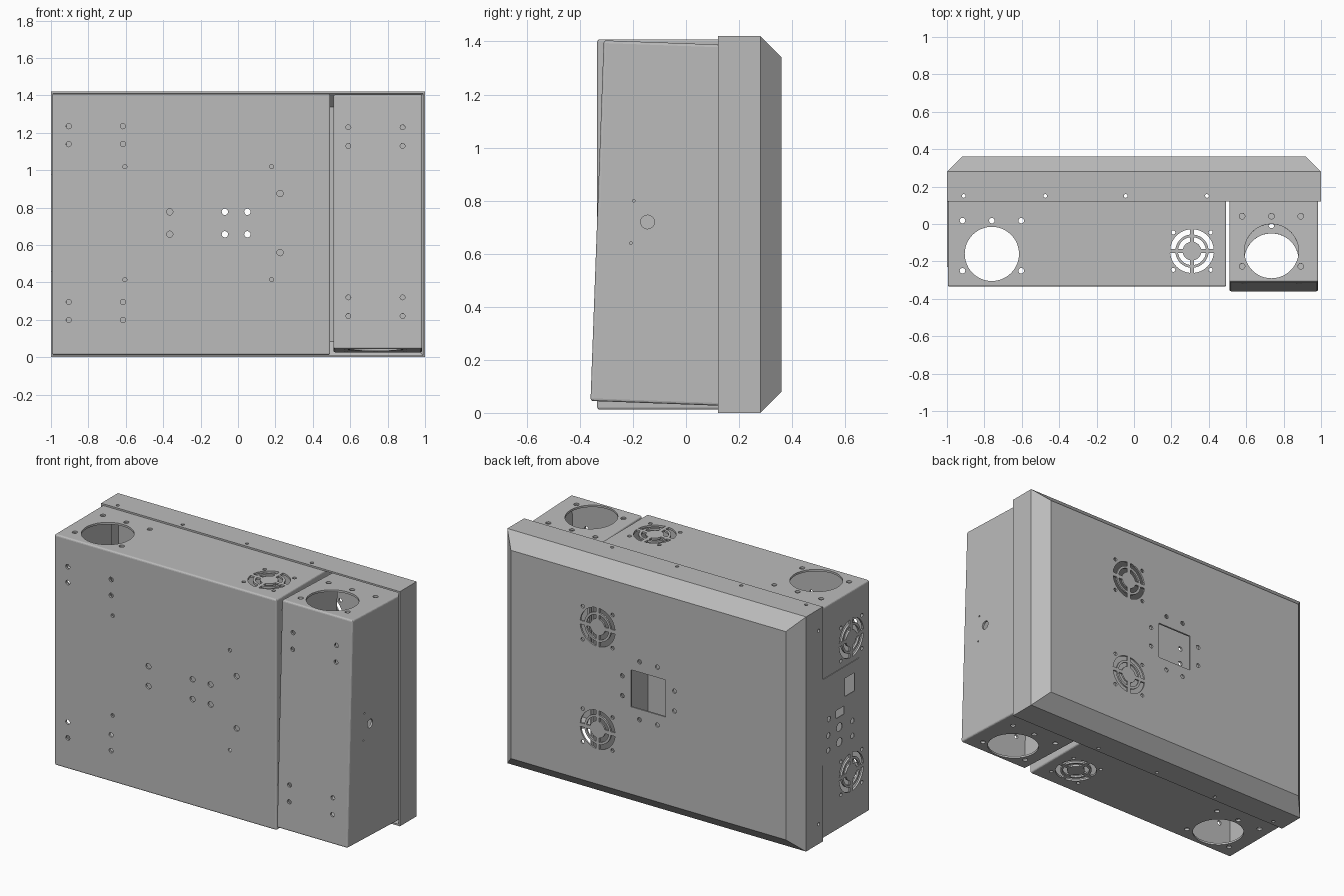
import bpy, bmesh, math
from mathutils import Matrix, Vector

if "Cube" in bpy.data.objects:
    bpy.data.objects.remove(bpy.data.objects["Cube"])

grey = bpy.data.materials.new("sheet_metal_grey")
grey.use_nodes = True
COLOUR = (0.5, 0.5, 0.5, 1)
grey.diffuse_color = COLOUR
grey.node_tree.nodes["Principled BSDF"].inputs["Base Color"].default_value = COLOUR


def make_object(name, bm):
    bmesh.ops.recalc_face_normals(bm, faces=bm.faces)
    mesh = bpy.data.meshes.new(name)
    bm.to_mesh(mesh)
    bm.free()
    mesh.materials.append(grey)
    obj = bpy.data.objects.new(name, mesh)
    bpy.context.collection.objects.link(obj)
    return obj


# Folded tray: rectangular rings along y, closed by the first ring
def tray(name, rings, thickness, bend=0):
    bm = bmesh.new()
    loops = []
    for y, x0, x1, z0, z1 in rings:
        corners = ((x0, z0), (x1, z0), (x1, z1), (x0, z1))
        loops.append([bm.verts.new((x, y, z)) for x, z in corners])
    bm.faces.new(loops[0])
    for a, b in zip(loops, loops[1:]):
        for i in range(4):
            j = (i + 1) % 4
            bm.faces.new((a[i], a[j], b[j], b[i]))
    # Orient outwards, judged from the closed face
    bm.normal_update()
    bmesh.ops.recalc_face_normals(bm, faces=bm.faces)
    bm.faces.ensure_lookup_table()
    if bm.faces[0].normal.y * (rings[0][0] - rings[-1][0]) < 0:
        bmesh.ops.reverse_faces(bm, faces=bm.faces)
    if bend:
        edges = [e for e in bm.edges if len(e.link_faces) == 2]
        bmesh.ops.bevel(bm, geom=edges, offset=bend, segments=3, profile=0.5, affect='EDGES')
    mesh = bpy.data.meshes.new(name)
    bm.to_mesh(mesh)
    bm.free()
    mesh.materials.append(grey)
    obj = bpy.data.objects.new(name, mesh)
    bpy.context.collection.objects.link(obj)
    mod = obj.modifiers.new("sheet", 'SOLIDIFY')
    mod.thickness = thickness
    mod.offset = -1
    mod.use_even_offset = True
    return obj


# Prism along an axis, from an outline in the other two axes
def prism(bm, axis, outline, span):
    def place(u, v, w):
        return {'x': (w, u, v), 'y': (u, w, v), 'z': (u, v, w)}[axis]
    ends = [[bm.verts.new(place(u, v, w)) for u, v in outline] for w in span]
    bm.faces.new(ends[0])
    bm.faces.new(ends[1])
    n = len(outline)
    for i in range(n):
        j = (i + 1) % n
        bm.faces.new((ends[0][i], ends[0][j], ends[1][j], ends[1][i]))


def arc(u, v, r, start, end, n):
    angles = [start + (end - start) * i / n for i in range(n + 1)]
    return [(u + r * math.cos(a), v + r * math.sin(a)) for a in angles]


def hole(bm, axis, u, v, r, span):
    n = 48 if r > 0.05 else 16
    prism(bm, axis, arc(u, v, r, 0, math.tau, n)[:-1], span)


def slot(bm, axis, u, v, hu, hv, span):
    prism(bm, axis, [(u - hu, v - hv), (u + hu, v - hv), (u + hu, v + hv), (u - hu, v + hv)], span)


# Fan grille: two broken rings of slots and four corner screws
def fan(bm, axis, u, v, span):
    for inner, outer in ((0.05, 0.075), (0.089, 0.117)):
        for q in range(4):
            a, b = q * math.pi / 2, (q + 1) * math.pi / 2
            gi, go = 0.011 / inner, 0.011 / outer
            outline = arc(u, v, outer, a + go, b - go, 8) + arc(u, v, inner, b - gi, a + gi, 8)
            prism(bm, axis, outline, span)
    for su in (-0.1, 0.1):
        for sv in (-0.1, 0.1):
            hole(bm, axis, u + su, v + sv, 0.011, span)


# Cable opening with five screws, running through top and bottom
def port(bm, u, v, span, screw_v):
    hole(bm, 'z', u, v, 0.145, span)
    for su in (-0.157, 0, 0.157):
        hole(bm, 'z', u + su, screw_v, 0.015, span)
    for su in (-0.157, 0.157):
        hole(bm, 'z', u + su, screw_v - 0.268, 0.015, span)


def cut(obj, bm):
    cutter = make_object("cutter", bm)
    cutter.hide_render = True
    mod = obj.modifiers.new("holes", 'BOOLEAN')
    mod.object = cutter
    mod.solver = 'EXACT'
    bpy.context.view_layer.update()
    evaluated = obj.evaluated_get(bpy.context.evaluated_depsgraph_get())
    mesh = bpy.data.meshes.new_from_object(evaluated)
    obj.modifiers.clear()
    obj.data = mesh
    bpy.data.objects.remove(cutter)


THROUGH = (-0.1, 1.5)
LEFT_WALL = (-1.1, -0.96)
MID = 0.717


def rim_screws(bm):
    for x in (-0.91, -0.475, -0.045, 0.39):
        hole(bm, 'z', x, 0.15, 0.01, THROUGH)
    for z in (0.12, 1.29):
        hole(bm, 'x', 0.16, z, 0.01, LEFT_WALL)


# Rear cover with sloped margins
cover = tray("rear_cover", [(0.36, -0.92, 0.92, 0.08, 1.34),
                            (0.28, -1, 1, 0, 1.42),
                            (0.12, -1, 1, 0, 1.42)], 0.01)
bm = bmesh.new()
rim_screws(bm)
BACK = (0.32, 0.4)
for z in (0.41, 1.03):
    fan(bm, 'y', 0.34, z, BACK)
slot(bm, 'y', 0, 0.72, 0.115, 0.112, BACK)
for a in (-0.06, 0.06):
    for b in (-0.175, 0.175):
        hole(bm, 'y', a, 0.72 + b, 0.013, BACK)
        hole(bm, 'y', b, 0.72 + a, 0.013, BACK)
cut(cover, bm)

# Main front housing
housing = tray("main_housing", [(-0.335, -0.995, 0.493, 0.012, 1.408),
                                (0.2, -0.995, 0.493, 0.012, 1.408)], 0.012, 0.01)
bm = bmesh.new()
rim_screws(bm)
port(bm, -0.76, -0.16, THROUGH, 0.018)
fan(bm, 'z', 0.31, -0.145, THROUGH)
for z in (MID - 0.405, MID + 0.405):
    fan(bm, 'x', -0.16, z, LEFT_WALL)
slot(bm, 'x', -0.04, MID, 0.19, 0.22, LEFT_WALL)
FRONT = (-0.4, -0.3)
for s in (-1, 1):
    for x in (-0.905, -0.615):
        for dz in (0.422, 0.518):
            hole(bm, 'y', x, MID + s * dz, 0.014, FRONT)
    for x, dz in ((-0.605, 0.302), (0.18, 0.302), (-0.365, 0.06),
                  (-0.07, 0.06), (0.05, 0.06), (0.225, 0.158)):
        hole(bm, 'y', x, MID + s * dz, 0.011 if dz > 0.3 else 0.017, FRONT)
cut(housing, bm)

# Connector plate on the side of the housing
bm = bmesh.new()
slot(bm, 'x', -0.05, MID, 0.17 + 0.01, 0.26, (-0.999, -0.994))
plate = make_object("connector_plate", bm)
bm = bmesh.new()
slot(bm, 'x', -0.14, 0.85, 0.045, 0.055, LEFT_WALL)
slot(bm, 'x', -0.045, MID, 0.04, 0.024, LEFT_WALL)
for z in (0.54, 0.63):
    hole(bm, 'x', -0.04, z, 0.026, LEFT_WALL)
    for y in (-0.165, 0.065):
        hole(bm, 'x', y, z - 0.01, 0.016, LEFT_WALL)
hole(bm, 'x', 0.06, MID, 0.016, LEFT_WALL)
cut(plate, bm)

# Side housing, leaning back on its lower front edge
side = tray("side_housing", [(0, 0.51, 0.985, 0, 1.36),
                             (0.52, 0.51, 0.985, 0, 1.36)], 0.012, 0.01)
bm = bmesh.new()
port(bm, 0.735, 0.165, THROUGH, 0.352)
for x in (0.59, 0.88):
    for z in (0.175, 0.275, 1.085, 1.185):
        hole(bm, 'y', x, z, 0.013, (-0.05, 0.03))
for y, z, r in ((0.19, 0.682, 0.026), (0.135, 0.76, 0.005), (0.13, 0.6, 0.005)):
    hole(bm, 'x', y, z, r, (0.95, 1.1))
cut(side, bm)
side.data.transform(Matrix.Translation(Vector((0, -0.36, 0.045)))
                    @ Matrix.Rotation(math.radians(-2.1), 4, 'X'))
